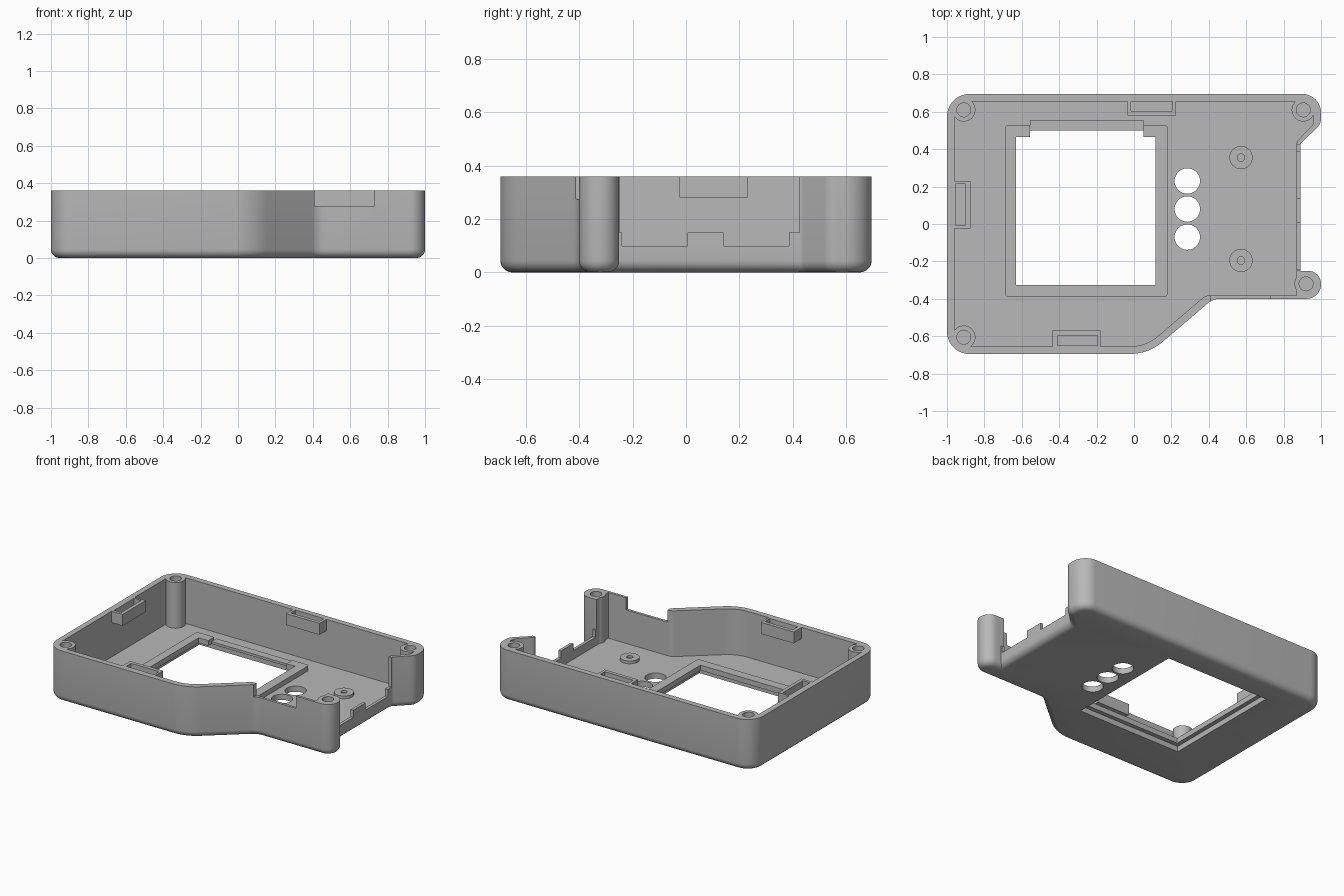
import bpy, bmesh, math
from mathutils import Vector, Matrix

cube = bpy.data.objects.get("Cube")
if cube:
    bpy.data.objects.remove(cube, do_unlink=True)

GREY = (0.48, 0.48, 0.48, 1)
plastic = bpy.data.materials.new("grey_plastic")
plastic.use_nodes = True
plastic.diffuse_color = GREY
plastic.node_tree.nodes["Principled BSDF"].inputs["Base Color"].default_value = GREY

TOP, FLOOR, WALL = 0.36, 0.04, 0.04


def rounded(corners, steps=10):
    """Outline from (x, y, radius) corners, each replaced by a tangent arc."""
    out = []
    for i, (x, y, r) in enumerate(corners):
        p = Vector((x, y))
        if r == 0:
            out.append(p)
            continue
        a = (Vector(corners[i - 1][:2]) - p).normalized()
        b = (Vector(corners[(i + 1) % len(corners)][:2]) - p).normalized()
        half = a.angle(b) / 2
        centre = p + (a + b).normalized() * r / math.sin(half)
        reach = r / math.tan(half)
        start, end = p + a * reach - centre, p + b * reach - centre
        sweep = math.pi - 2 * half
        for k in range(steps + 1):
            t = k / steps
            out.append(centre + (start * math.sin((1 - t) * sweep)
                                 + end * math.sin(t * sweep)) / math.sin(sweep))
    return out


def prism(name, outline, z0, z1, fillet=0):
    bm = bmesh.new()
    base = bm.faces.new([bm.verts.new((p[0], p[1], z0)) for p in outline])
    ext = bmesh.ops.extrude_face_region(bm, geom=[base])
    top = [v for v in ext["geom"] if isinstance(v, bmesh.types.BMVert)]
    bmesh.ops.translate(bm, verts=top, vec=(0, 0, z1 - z0))
    bmesh.ops.recalc_face_normals(bm, faces=bm.faces)
    if fillet:
        rim = [e for e in bm.edges if all(abs(v.co.z - z0) < 1e-5 for v in e.verts)]
        bmesh.ops.bevel(bm, geom=rim, offset=fillet, segments=5, profile=0.5,
                        affect='EDGES', clamp_overlap=False)
    mesh = bpy.data.meshes.new(name)
    bm.to_mesh(mesh)
    bm.free()
    mesh.materials.append(plastic)
    obj = bpy.data.objects.new(name, mesh)
    bpy.context.collection.objects.link(obj)
    return obj


def box(name, x0, x1, y0, y1, z0, z1, r=0):
    return prism(name, rounded([(x0, y0, r), (x1, y0, r), (x1, y1, r), (x0, y1, r)]), z0, z1)


def disc(name, x, y, r, z0, z1):
    ring = [(x + r * math.cos(k * math.tau / 40), y + r * math.sin(k * math.tau / 40))
            for k in range(40)]
    return prism(name, ring, z0, z1)


def combine(target, tool, operation):
    """Apply a boolean and discard the tool."""
    tool.hide_render = True
    mod = target.modifiers.new("cut", 'BOOLEAN')
    mod.operation, mod.solver, mod.object = operation, 'EXACT', tool
    bpy.context.view_layer.objects.active = target
    bpy.ops.object.modifier_apply(modifier=mod.name)
    bpy.data.objects.remove(tool, do_unlink=True)


def add(tool):
    combine(shell, tool, 'UNION')


def cut(tool):
    combine(shell, tool, 'DIFFERENCE')


# Case shell: outer body with a rounded bottom edge, hollowed from above
outer = rounded([(-1, -.695, .12), (.077, -.695, .27), (.423, -.4, .1), (1, -.4, .078),
                 (1, -.25, .07), (.89, -.25, 0), (.89, .43, .03), (1, .535, .07),
                 (1, .695, .1), (-1, .695, .12)])
inner = rounded([(-.96, -.655, .06), (.062, -.655, .23), (.383, -.382, .06), (.869, -.382, 0),
                 (.869, .44, .03), (.96, .535, .03), (.96, .655, .05), (-.96, .655, .06)])
shell = prism("case_shell", outer, 0, TOP, 0.045)
cut(prism("cavity", inner, FLOOR, 0.5))

# Screw bosses in the four corners
bosses = [(-.91, .61), (.905, .61), (-.91, -.605), (.92, -.32)]
for x, y in bosses:
    add(disc("boss", x, y, .062, .02, TOP))
for x, y in bosses:
    cut(disc("boss_hole", x, y, .037, .12, 0.5))

# Clip pockets high on the back, left and front walls
pockets = [(-.035, .225, .58, .67, -.015, .205, .605, .655),
           (-.97, -.875, -.025, .23, -.955, -.9, -.005, .215),
           (-.435, -.18, -.67, -.57, -.41, -.195, -.65, -.595)]
for p in pockets:
    add(box("pocket", *p[:4], .28, TOP))
    cut(box("slot", *p[4:], .295, 0.5))

# Side opening: stepped cut through the right-hand wall, drawn in y-z
steps = [(-.249, .15), (-.24, .15), (-.24, .1), (.005, .1), (.005, .15), (.14, .15),
         (.14, .1), (.385, .1), (.385, .15), (.425, .15), (.425, .5), (-.249, .5)]
opening = prism("side_opening", steps, .8, 1.1)
opening.data.transform(Matrix(((0, 0, 1, 0), (1, 0, 0, 0), (0, 1, 0, 0), (0, 0, 0, 1))))
cut(opening)

# Notch in the recessed part of the front wall
cut(box("front_notch", .41, .73, -.5, -.36, .275, 0.5))

# Raised screen frame with a tab at the back, and the recessed window through it
add(box("frame", -.69, .18, -.39, .53, .02, .075, .02))
add(box("frame_tab", -.555, .05, .4, .555, .02, .055))
cut(box("tab_step", -.555, .05, .4, .6, .055, .2))
cut(box("window", -.63, .115, -.325, .465, -.1, .2))
cut(box("window_back", -.555, .05, .4, .5, -.1, .2))
cut(box("window_recess", -.66, .145, -.355, .515, -.1, .038))

# Three button holes
for y in (-.07, .08, .23):
    cut(disc("button_hole", .285, y, .068, -.1, .2))

# Two low standoffs with pilot holes
standoffs = []
for name, y in (("front_standoff", -.195), ("back_standoff", .355)):
    post = disc(name, .572, y, .062, .03, .06)
    combine(post, disc("pilot_hole", .572, y, .02, .045, .2), 'DIFFERENCE')
    standoffs.append(post)

# Smooth rounded walls, keep hard edges
for obj in [shell] + standoffs:
    bpy.ops.object.select_all(action='DESELECT')
    obj.select_set(True)
    bpy.context.view_layer.objects.active = obj
    bpy.ops.object.shade_smooth_by_angle(angle=math.radians(30))
